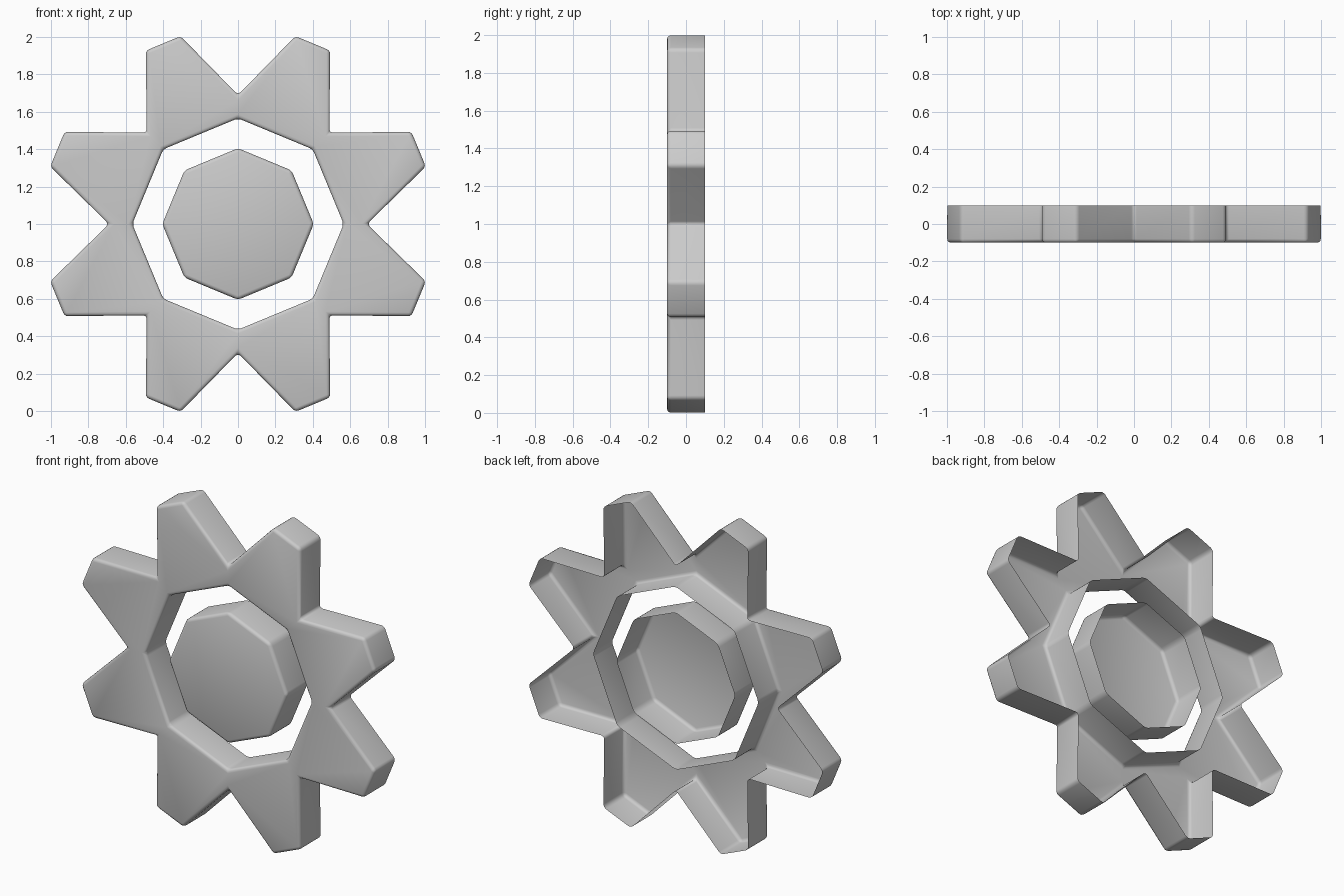
import bpy, bmesh, math
from mathutils import Vector

cube = bpy.data.objects.get("Cube")
if cube:
    bpy.data.objects.remove(cube, do_unlink=True)

HALF_DEPTH = 0.1
STEP = math.radians(45)

grey = bpy.data.materials.new("light_grey")
grey.use_nodes = True
colour = (0.6, 0.6, 0.6, 1)
grey.diffuse_color = colour
grey.node_tree.nodes["Principled BSDF"].inputs["Base Color"].default_value = colour


def polar(radius, angle):
    return Vector((radius * math.cos(angle), -HALF_DEPTH, 1 + radius * math.sin(angle)))


def open_shell(name, faces):
    """Front faces with walls pulled back from every border; the back stays open."""
    bm = bmesh.new()
    for points in faces:
        bm.faces.new([bm.verts.new(p) for p in points])
    bmesh.ops.remove_doubles(bm, verts=bm.verts, dist=0.001)
    border = [e for e in bm.edges if e.is_boundary]
    walls = bmesh.ops.extrude_edge_only(bm, edges=border)["geom"]
    bmesh.ops.translate(bm, vec=(0, 2 * HALF_DEPTH, 0),
                        verts=[g for g in walls if isinstance(g, bmesh.types.BMVert)])
    bmesh.ops.recalc_face_normals(bm, faces=bm.faces)
    # Face the front towards -y
    if max(bm.faces, key=lambda f: -f.calc_center_median().y).normal.y > 0:
        bmesh.ops.reverse_faces(bm, faces=bm.faces)
    mesh = bpy.data.meshes.new(name)
    bm.to_mesh(mesh)
    bm.free()
    mesh.materials.append(grey)
    obj = bpy.data.objects.new(name, mesh)
    bpy.context.collection.objects.link(obj)
    # Rounded front rim and corners
    bevel = obj.modifiers.new("rounded_edges", 'BEVEL')
    bevel.width = 0.02
    bevel.segments = 3
    bevel.limit_method = 'ANGLE'
    mesh.shade_smooth()
    return obj


# Toothed ring: one tooth sector repeated eight times
sectors = []
for i in range(8):
    a, b = i * STEP, (i + 1) * STEP
    mid, tip = (a + b) / 2, math.radians(5.5)
    sectors.append([polar(0.565, a), polar(0.69, a), polar(1.05, mid - tip),
                    polar(1.05, mid + tip), polar(0.69, b), polar(0.565, b)])
open_shell("gear_ring", sectors)

# Octagonal centre
open_shell("gear_hub", [[polar(0.405, i * STEP) for i in range(8)]])
